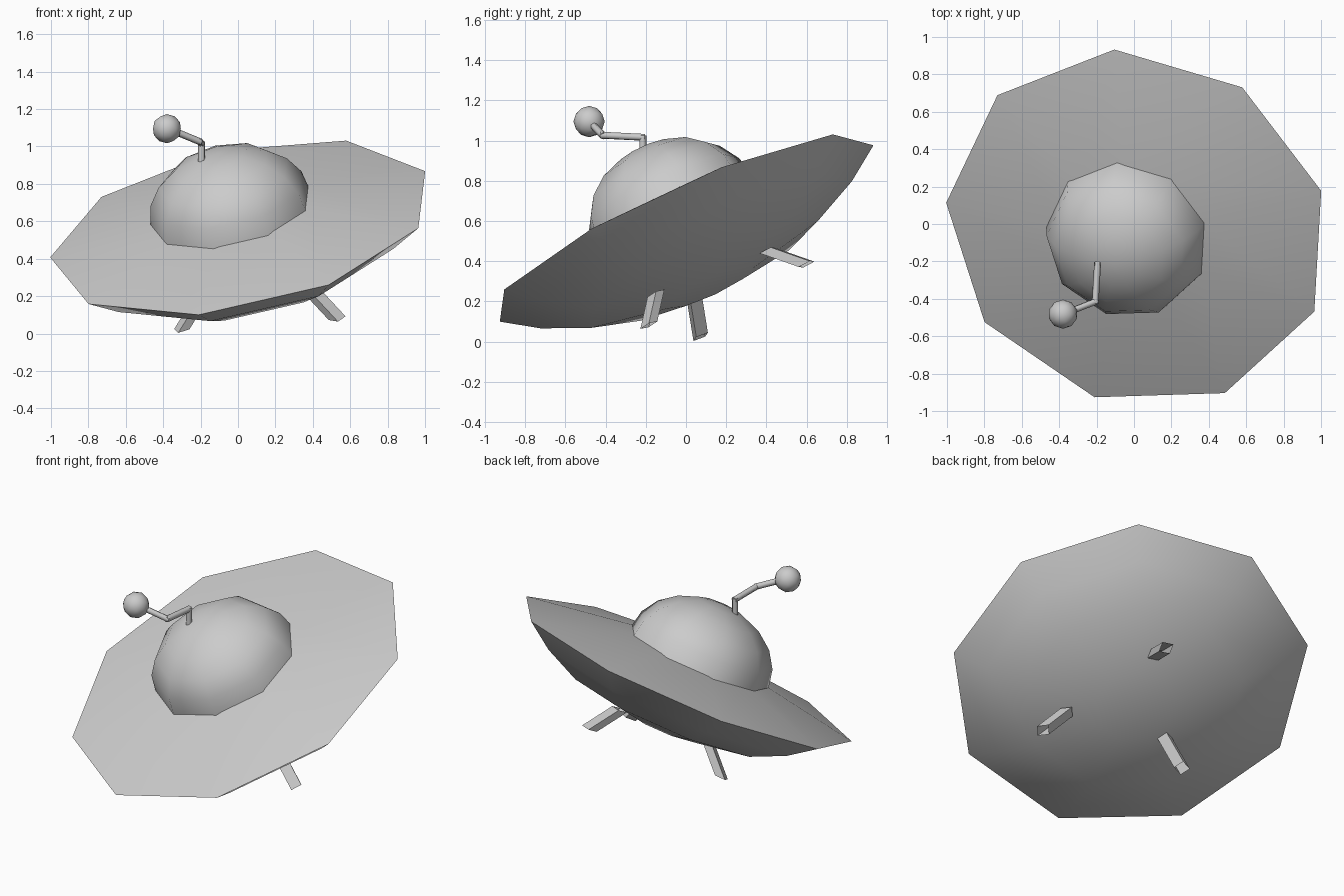
import bpy, bmesh, math
from mathutils import Vector, Matrix

if "Cube" in bpy.data.objects:
    bpy.data.objects.remove(bpy.data.objects["Cube"])

SIDES = 9
centre = Vector((0.02, -0.02, 0.566))
up = Vector((-0.192, -0.41, 0.892)).normalized()
e1 = Vector((0.98, 0.198, 0.30))
e1 = (e1 - up * e1.dot(up)).normalized()
e2 = up.cross(e1)
tilt = Matrix((e1, e2, up)).transposed().to_4x4()   # local axes of the tilted craft


def finish(bm, name, smooth=None):
    bmesh.ops.recalc_face_normals(bm, faces=bm.faces[:])
    me = bpy.data.meshes.new(name)
    bm.to_mesh(me)
    bm.free()
    ob = bpy.data.objects.new(name, me)
    bpy.context.collection.objects.link(ob)
    if smooth:
        bpy.ops.object.select_all(action='DESELECT')
        ob.select_set(True)
        bpy.context.view_layer.objects.active = ob
        bpy.ops.object.shade_smooth_by_angle(angle=math.radians(smooth))
    return ob


def lathe(name, profile, origin, smooth):
    """Revolve (radius, height) points about the tilted axis."""
    bm = bmesh.new()
    rings = []
    for r, h in profile:
        n = SIDES if r > 0 else 1
        rings.append([bm.verts.new((r * math.cos(2 * math.pi * i / SIDES),
                                    r * math.sin(2 * math.pi * i / SIDES), h))
                      for i in range(n)])
    for a, b in zip(rings, rings[1:]):
        for i in range(SIDES):
            j = (i + 1) % SIDES
            if len(a) == 1:
                bm.faces.new((a[0], b[j], b[i]))
            elif len(b) == 1:
                bm.faces.new((a[i], a[j], b[0]))
            else:
                bm.faces.new((a[i], a[j], b[j], b[i]))
    bm.transform(Matrix.Translation(origin) @ tilt)
    return finish(bm, name, smooth)


def bar(bm, a, b, wx, wy, side, segs=4, cut=None):
    """Prism from a to b; 'side' aligns the section, 'cut' is the normal of the end planes."""
    d = (b - a).normalized()
    u = (side - d * side.dot(d)).normalized()
    v = d.cross(u)
    ends = []
    for p in (a, b):
        ring = []
        for k in range(segs):
            t = 2 * math.pi * (k + 0.5) / segs
            s = 1 / math.cos(math.pi / segs)
            off = u * wx * s * math.cos(t) / 2 + v * wy * s * math.sin(t) / 2
            if cut:
                off -= d * (off.dot(cut) / d.dot(cut))
            ring.append(bm.verts.new(p + off))
        ends.append(ring)
    for k in range(segs):
        j = (k + 1) % segs
        bm.faces.new((ends[0][k], ends[0][j], ends[1][j], ends[1][k]))
    if not cut:
        bm.faces.new(ends[0][::-1])
        bm.faces.new(ends[1])


# saucer hull
lathe("saucer_hull", [(0, -0.33), (0.24, -0.33), (0.635, -0.24), (0.87, -0.125),
                      (1.045, 0), (0.40, 0.12), (0, 0.12)], centre, 35)

# flattened dome
dome = [(0.442 * math.cos(t), 0.35 * math.sin(t))
        for t in (math.radians(90 * i / 5) for i in range(5))] + [(0, 0.352)]
lathe("dome", dome, Vector((-0.035, -0.073, 0.65)), 45)

# three splayed open-ended legs, cut parallel to the hull
for name, foot in (("left_leg", (-0.30, 0.073, 0.024)),
                   ("right_leg", (0.53, -0.185, 0.082)),
                   ("back_leg", (0.26, 0.60, 0.385))):
    foot = Vector(foot)
    rel = foot - centre
    inward = -(rel - up * rel.dot(up)).normalized()
    bm = bmesh.new()
    bar(bm, foot, foot + (up + inward).normalized() * 0.22, 0.065, 0.046,
        up.cross(inward), cut=up)
    finish(bm, name)

# bent antenna rod
path = [Vector(p) for p in ((-0.195, -0.215, 0.88), (-0.195, -0.215, 1.017),
                            (-0.207, -0.415, 1.027), (-0.36, -0.475, 1.09))]
bm = bmesh.new()
for a, b in zip(path, path[1:]):
    d = (b - a).normalized() * 0.01
    bar(bm, a - d, b + d, 0.032, 0.032, Vector((0.6, 0.5, 0.4)), 6)
finish(bm, "antenna_rod", 65)

# antenna ball
bm = bmesh.new()
bmesh.ops.create_icosphere(bm, subdivisions=2, radius=0.078,
                           matrix=Matrix.Translation((-0.38, -0.482, 1.095)))
finish(bm, "antenna_ball", 45)
